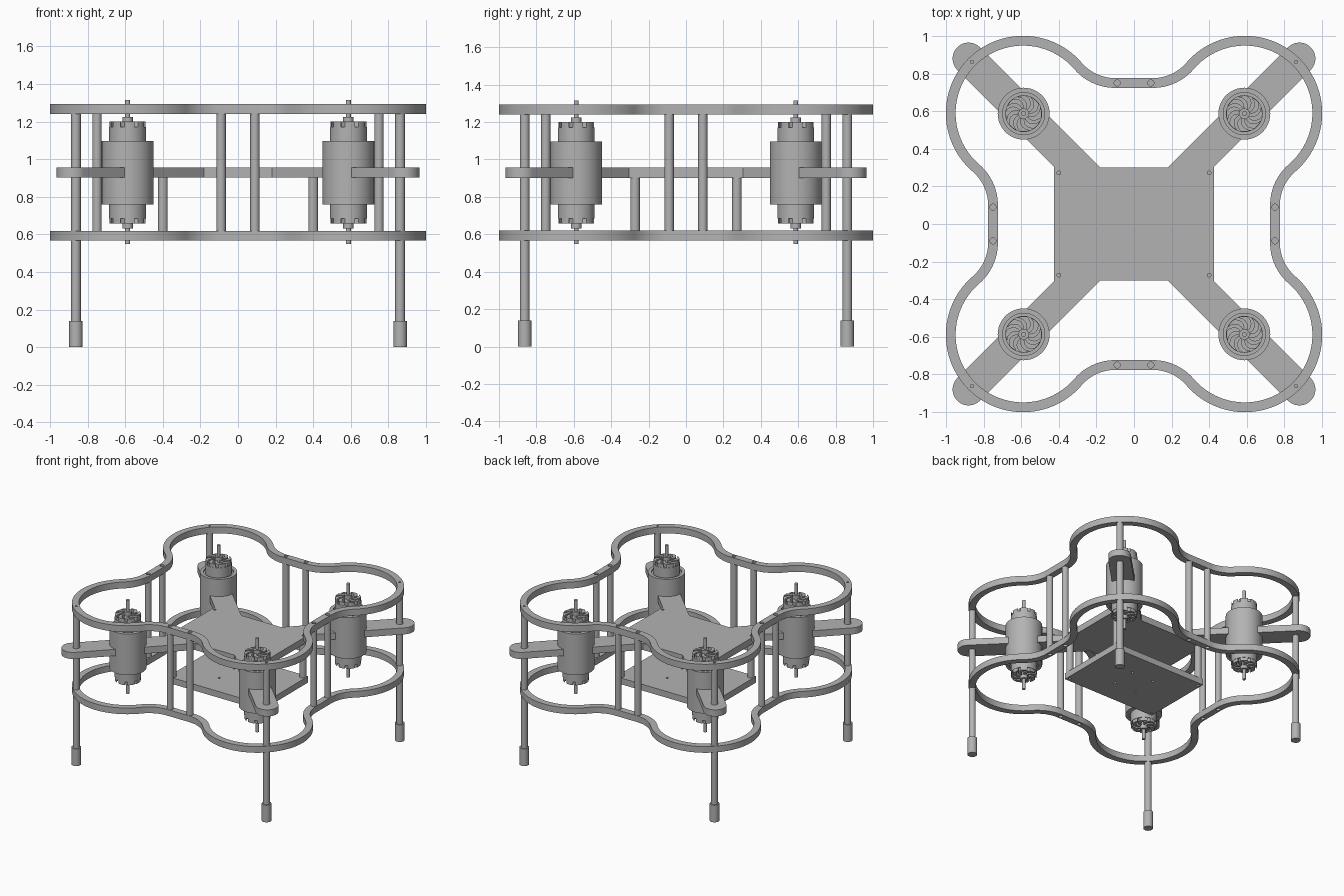
import bpy, bmesh
from math import pi, sin, cos, atan2, hypot, sqrt

if "Cube" in bpy.data.objects:
    bpy.data.objects.remove(bpy.data.objects["Cube"])

GREY = (0.45, 0.45, 0.45, 1)
mat = bpy.data.materials.new("plain grey")
mat.use_nodes = True
mat.diffuse_color = GREY
mat.node_tree.nodes["Principled BSDF"].inputs["Base Color"].default_value = GREY

CORNERS = [(sx, sy) for sx in (-1, 1) for sy in (-1, 1)]


def finish(ob):
    """Give an object the material and smooth shading with sharp edges."""
    ob.data.materials.clear()
    ob.data.materials.append(mat)
    bpy.ops.object.select_all(action='DESELECT')
    ob.select_set(True)
    bpy.context.view_layer.objects.active = ob
    bpy.ops.object.shade_smooth_by_angle(angle=pi / 6)
    return ob


def plate(name, loops, z0, z1):
    """Flat part: the first loop is the outline, the rest are holes."""
    cu = bpy.data.curves.new(name, 'CURVE')
    cu.dimensions = '2D'
    cu.fill_mode = 'BOTH'
    cu.extrude = (z1 - z0) / 2
    for loop in loops:
        sp = cu.splines.new('POLY')
        sp.points.add(len(loop) - 1)
        for p, (x, y) in zip(sp.points, loop):
            p.co = (x, y, 0, 1)
        sp.use_cyclic_u = True
    tmp = bpy.data.objects.new(name + " outline", cu)
    bpy.context.collection.objects.link(tmp)
    bpy.context.view_layer.update()
    dg = bpy.context.evaluated_depsgraph_get()
    me = bpy.data.meshes.new_from_object(tmp.evaluated_get(dg))
    bpy.data.objects.remove(tmp)
    bm = bmesh.new()
    bm.from_mesh(me)
    bmesh.ops.remove_doubles(bm, verts=bm.verts, dist=1e-5)
    bmesh.ops.recalc_face_normals(bm, faces=bm.faces)
    bmesh.ops.translate(bm, verts=bm.verts, vec=(0, 0, (z0 + z1) / 2))
    bm.to_mesh(me)
    bm.free()
    ob = bpy.data.objects.new(name, me)
    bpy.context.collection.objects.link(ob)
    return finish(ob)


def rod(name, x, y, r, z0, z1, n=32):
    bpy.ops.mesh.primitive_cylinder_add(vertices=n, radius=r, depth=z1 - z0,
                                        location=(x, y, (z0 + z1) / 2))
    ob = bpy.context.object
    ob.name = name
    return finish(ob)


def arc(cx, cy, r, a0, a1, n):
    return [(cx + r * cos(a0 + (a1 - a0) * i / n), cy + r * sin(a0 + (a1 - a0) * i / n))
            for i in range(n + 1)]


def hole(x, y, r):
    return arc(x, y, r, 0, 2 * pi, 16)[:-1]


# Guard ring outline: four lobes joined by hollow fillets and short straights
LOBE, R, BAR, STRAIGHT = 0.59, 0.385, 0.75, 0.1
rise = BAR - LOBE
run = LOBE - STRAIGHT
FILLET = (run ** 2 + rise ** 2 - R ** 2) / (2 * (R - rise))


def ring_outline(offset):
    fx, fy = STRAIGHT, BAR + FILLET
    a = atan2(fy - LOBE, fx - LOBE)
    f = FILLET - offset
    quarter = arc(fy, fx, f, pi, 1.5 * pi - a + pi / 2 - pi / 2, 14)
    quarter = arc(fy, fx, f, pi, pi / 2 - a + pi, 14)
    quarter += arc(LOBE, LOBE, R + offset, pi / 2 - a, a, 56)[1:-1]
    quarter += arc(fx, fy, f, a - pi, -pi / 2, 14)
    pts = []
    for k in range(4):
        c, s = round(cos(k * pi / 2)), round(sin(k * pi / 2))
        pts += [(c * x - s * y, s * x + c * y) for x, y in quarter]
    return pts


LEG = LOBE + R / sqrt(2)
POSTS = [(s * 0.09, t * BAR) for s, t in CORNERS] + [(t * BAR, s * 0.09) for s, t in CORNERS]
ring_holes = [hole(x, y, 0.016) for x, y in POSTS]
ring_holes += [hole(sx * LEG, sy * LEG, 0.009) for sx, sy in CORNERS]
for name, z0, z1 in (("lower_guard_ring", 0.568, 0.619), ("upper_guard_ring", 1.24, 1.293)):
    plate(name, [ring_outline(0.026), ring_outline(-0.026)] + ring_holes, z0, z1)
for x, y in POSTS:
    rod("ring_post", x, y, 0.025, 0.615, 1.242)

# X-shaped frame: rectangular centre with round-ended diagonal arms
PX, PY, MX, MY = 0.425, 0.3, 0.4, 0.272
TIP, HALF, MOTOR = 0.88, 0.085, 0.587
d = HALF * sqrt(2)
outline = []
for sx, sy in ((1, 1), (-1, 1), (-1, -1), (1, -1)):
    arm = [(PX, PX - d if PX - d < PY else PY)]
    arm += arc(TIP, TIP, HALF, -pi / 4, 3 * pi / 4, 24)
    arm += [(PY - d, PY)]
    arm[0] = (PX, PY + 0.005)
    if sx * sy < 0:
        arm.reverse()
    outline += [(sx * x, sy * y) for x, y in arm]
frame_holes = [hole(sx * MX, sy * MY, 0.01) for sx, sy in CORNERS]
plate("cross_frame", [outline] + frame_holes, 0.902, 0.956)

# Lower deck with mounting holes, hung below the frame on four posts
deck = [(PX, PY), (-PX, PY), (-PX, -PY), (PX, -PY)]
deck_holes = [hole(sx * 0.1, sy * 0.1, 0.01) for sx, sy in CORNERS]
plate("lower_deck", [deck] + frame_holes + deck_holes, 0.568, 0.619)


def end_cap(x, y, z0, z1):
    """Swirled vent blades around a motor end, with a narrow slot between each."""
    n = 8
    for k in range(n):
        a = 2 * pi * k / n
        w = 2 * pi / n
        steps = 5
        lead, trail = [], []
        for i in range(steps + 1):
            t = i / steps
            r = 0.03 + 0.066 * t
            swirl = a + 0.6 * t * t
            lead.append((x + r * cos(swirl), y + r * sin(swirl)))
            b = swirl + w * (0.45 + 0.27 * t)
            trail.append((x + r * cos(b), y + r * sin(b)))
        rim = arc(x, y, 0.096, a + 0.6, a + 0.6 + w * 0.72, 5)[1:-1]
        plate("motor_vent_blade", [lead + rim + trail[::-1]], z0, z1)


for sx, sy in CORNERS:
    x, y = sx * MOTOR, sy * MOTOR
    # Motor in its sleeve
    sleeve = [arc(x, y, r, 0, 2 * pi, 48)[:-1] for r in (0.138, 0.112)]
    plate("motor_sleeve", sleeve, 0.76, 1.097)
    rod("motor_can", x, y, 0.098, 0.685, 1.172, 48)
    rod("motor_collar", x, y, 0.113, 0.765, 1.085, 48)
    end_cap(x, y, 1.17, 1.2)
    end_cap(x, y, 0.658, 0.687)
    rod("motor_bearing", x, y, 0.028, 0.632, 1.225)
    rod("motor_shaft", x, y, 0.013, 0.548, 1.315, 20)
    # Legs with rubber feet, and deck posts
    rod("leg", sx * LEG, sy * LEG, 0.026, 0.05, 1.242)
    rod("foot", sx * LEG, sy * LEG, 0.036, 0, 0.14)
    rod("deck_post", sx * MX, sy * MY, 0.026, 0.617, 0.904)
